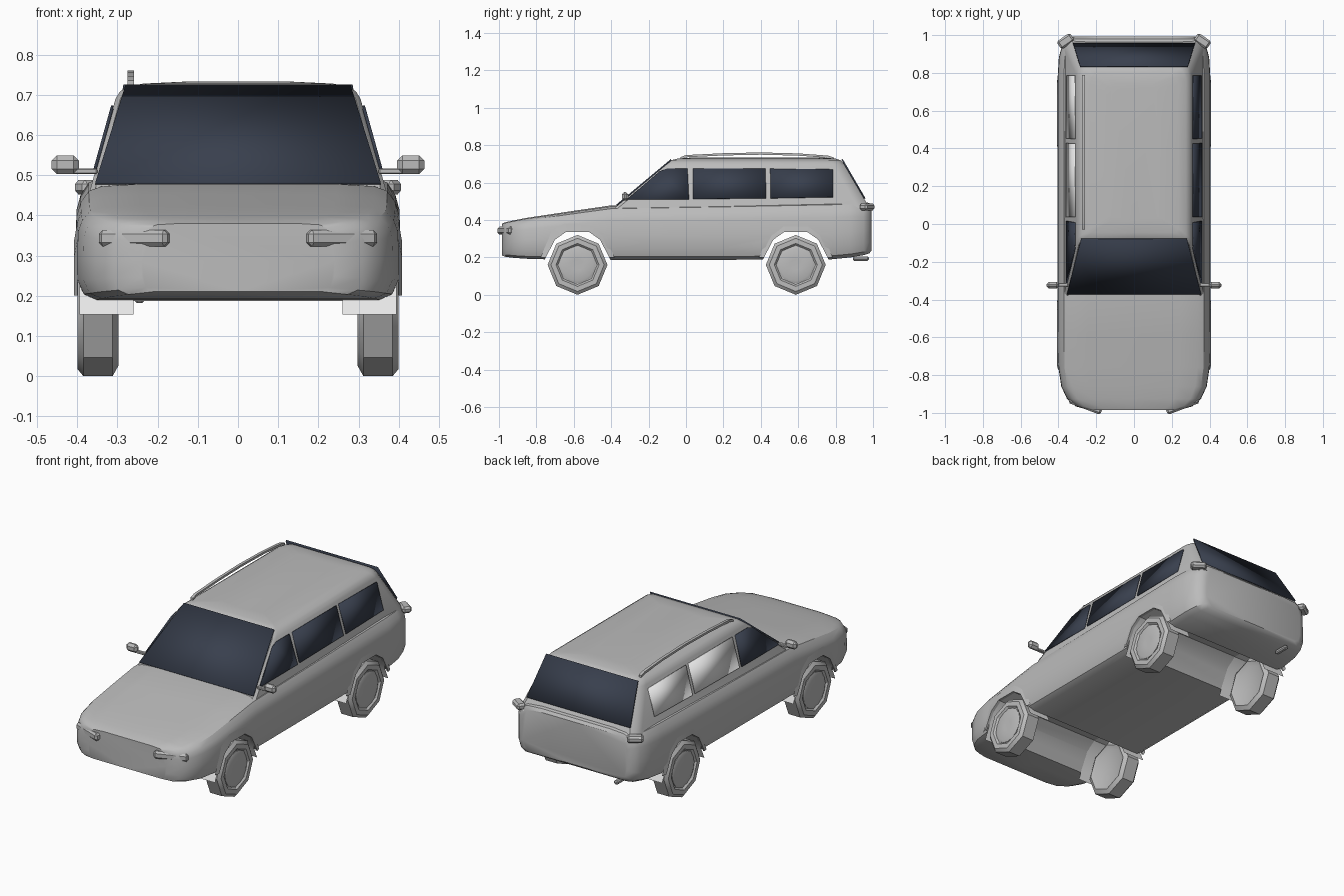
import bpy, bmesh, math
from mathutils import Vector

cube = bpy.data.objects.get("Cube")
if cube:
    bpy.data.objects.remove(cube, do_unlink=True)


def material(name, rgb):
    m = bpy.data.materials.new(name)
    m.use_nodes = True
    m.diffuse_color = (*rgb, 1)
    m.node_tree.nodes["Principled BSDF"].inputs["Base Color"].default_value = (*rgb, 1)
    return m


GREY = material("body grey", (0.5, 0.5, 0.5))
LIGHT = material("light grey", (0.8, 0.8, 0.8))
GLASS = material("dark glass", (0.04, 0.05, 0.075))
parts = []


def build(name, verts, faces, mat=GREY, fix=True):
    me = bpy.data.meshes.new(name)
    me.from_pydata([tuple(v) for v in verts], [], faces)
    if fix:
        bm = bmesh.new()
        bm.from_mesh(me)
        bmesh.ops.recalc_face_normals(bm, faces=bm.faces)
        bm.to_mesh(me)
        bm.free()
    me.materials.append(mat)
    ob = bpy.data.objects.new(name, me)
    bpy.context.collection.objects.link(ob)
    parts.append(ob)
    return ob


def loft(name, rings, mat=GREY):
    """Skin closed rings of equal length and cap both ends."""
    n = len(rings[0])
    verts = [p for r in rings for p in r]
    faces = [(i * n + j, i * n + (j + 1) % n, (i + 1) * n + (j + 1) % n, (i + 1) * n + j)
             for i in range(len(rings) - 1) for j in range(n)]
    last = (len(rings) - 1) * n
    faces += [tuple(range(n)), tuple(range(last, last + n))]
    return build(name, verts, faces, mat)


def mirrored(half):
    """Close a half outline that runs from x = 0 to x = 0."""
    return half + [(-x, y, z) for x, y, z in reversed(half[1:-1])]


def panel(name, corners, mat):
    ob = build(name, corners, [tuple(range(len(corners)))], mat, False)
    mod = ob.modifiers.new("thickness", "SOLIDIFY")
    mod.thickness, mod.offset = 0.008, 0
    return ob


def box(name, centre, size, bevel=0.008, angle=0, mat=GREY):
    bm = bmesh.new()
    bmesh.ops.create_cube(bm, size=1)
    bmesh.ops.scale(bm, vec=size, verts=bm.verts)
    bmesh.ops.bevel(bm, geom=bm.edges[:], offset=bevel, segments=1, affect="EDGES")
    me = bpy.data.meshes.new(name)
    bm.to_mesh(me)
    bm.free()
    me.materials.append(mat)
    ob = bpy.data.objects.new(name, me)
    ob.location, ob.rotation_euler.z = centre, angle
    bpy.context.collection.objects.link(ob)
    parts.append(ob)
    return ob


# Lower body: cross-sections from nose to tail
def body_ring(y, w, zb, zt):
    h = zt - zb
    return mirrored([(0, y, zb), (w * .88, y, zb), (w * .96, y, zb + h * .06), (w, y, zb + h * .22),
                     (w, y, zb + h * .45), (w * .995, y, zt - h * .28), (w * .97, y, zt - h * .16),
                     (w * .92, y, zt - h * .06), (w * .84, y, zt - h * .02), (w * .6, y, zt), (0, y, zt)])


SECTIONS = [(-.985, .24, .21, .38), (-.965, .31, .203, .388), (-.925, .355, .198, .397),
            (-.86, .385, .193, .41), (-.76, .4, .19, .425), (-.58, .403, .187, .452),
            (-.4, .404, .187, .478), (.2, .404, .187, .488), (.78, .404, .19, .5),
            (.88, .398, .2, .5), (.95, .38, .212, .498), (.98, .355, .222, .49), (.992, .325, .235, .475)]
body = loft("lower_body", [body_ring(*s) for s in SECTIONS])

# Wheel arches cut right across the body
ARCH = [(-.19, .155), (-.17, .2), (-.12, .295), (-.06, .337), (.06, .337), (.12, .295), (.17, .2), (.19, .155)]
AXLES = {"front": -.58, "rear": .587}
for axle in AXLES.values():
    cutter = loft("arch_cutter", [[(x, axle + y, z) for y, z in ARCH] for x in (-.6, .6)])
    parts.remove(cutter)
    mod = body.modifiers.new("arch", "BOOLEAN")
    mod.operation, mod.solver, mod.object = "DIFFERENCE", "EXACT", cutter
    bpy.context.view_layer.objects.active = body
    bpy.ops.object.modifier_apply(modifier=mod.name)
    bpy.data.objects.remove(cutter, do_unlink=True)


# Cabin: level rings from belt line to roof
def shield_y(z):
    return -.37 + 1.2 * (z - .475)


def tail_y(z):
    return .96 - .58 * (z - .5)


def side_x(z):
    return .358 - .279 * (z - .5)


def cabin_ring(z, w, yf, yr):
    return mirrored([(0, yf, z), (w - .012, yf, z), (w, yf + .02, z), (w, yr - .06, z),
                     (w - .012, yr - .022, z), (w - .035, yr, z), (0, yr, z)])


rings = [cabin_ring(z, side_x(z), shield_y(z), tail_y(z)) for z in (.45, .5, .69)]
rings += [cabin_ring(.708, .294, shield_y(.708), .838), cabin_ring(.72, .275, shield_y(.72), .825),
          cabin_ring(.728, .235, -.045, .8), cabin_ring(.733, .13, .02, .74)]
loft("cabin", rings)

# Windscreen and rear window
for name, f, low, high, wl, wh, s in (("windscreen", shield_y, .477, .72, .355, .28, -1),
                                      ("rear_window", tail_y, .512, .722, .322, .285, 1)):
    panel(name, [(x, f(z) + s * .003, z + .002) for x, z in
                 ((-wl, low), (wl, low), (wh, high), (-wh, high))], GLASS)

# Side windows
WINDOWS = {"front": [(-.315, .51), (.016, .51), (.008, .673), (-.105, .673), (-.14, .66)],
           "middle": [(.037, .512), (.428, .516), (.425, .673), (.037, .673)],
           "back": [(.453, .516), (.785, .522), (.785, .67), (.45, .673)]}
for side, s in (("left", 1), ("right", -1)):
    for name, outline in WINDOWS.items():
        mat = LIGHT if s < 0 and name != "front" else GLASS
        panel(f"{side}_{name}_window", [(s * (side_x(z) + .002), y, z) for y, z in outline], mat)


# Wheels, hubs, arch liners and arch lips
def lathe(name, centre, s, profile, n):
    return loft(name, [[(s * x, centre + r * math.sin(a), .16 + r * math.cos(a))
                        for a in (math.tau * k / n for k in range(n))] for x, r in profile])


for side, s in (("left", 1), ("right", -1)):
    for end, axle in AXLES.items():
        tag = f"{side}_{end}"
        lathe(tag + "_tyre", axle, s, [(.31, .11), (.298, .135), (.312, .16), (.385, .16),
                                       (.4, .142), (.4, .115), (.39, .105)], 8)
        lathe(tag + "_hub", axle, s, [(.32, .098), (.393, .098), (.398, .085), (.396, .03)], 16)
        n = len(ARCH)
        build(tag + "_arch_liner", [(s * x, axle + y * .985, z - .002) for x in (.26, .394) for y, z in ARCH],
              [(i, i + 1, n + i + 1, n + i) for i in range(n - 1)], LIGHT)
        # Lip bands follow the arch and fade into the body side
        lip = ARCH[1:-1]
        m = len(lip)
        rows = [[(s * .398, axle + y, z) for y, z in lip], [(s * .408, axle + y, z) for y, z in lip],
                [(s * .4, axle + y * 1.16, z + .045 * (z > .25)) for y, z in lip]]
        build(tag + "_arch_lip", [p for r in rows for p in r],
              [(k * m + i, k * m + i + 1, k * m + m + i + 1, k * m + m + i)
               for k in range(2) for i in range(m - 1)])

    # Lamps and mirrors
    box(side + "_headlight", (s * .258, -.962, .343), (.182, .035, .042), .01, s * .36)
    box(side + "_tail_light", (s * .362, .968, .47), (.085, .05, .036), .01, -s * .6)
    box(side + "_mirror", (s * .43, -.325, .526), (.068, .035, .046), .013)
    box(side + "_mirror_arm", (s * .38, -.322, .51), (.06, .02, .014), .003)

# Single roof rail, gently arched
rail = [(-.03, .73), (.0, .741), (.2, .751), (.4, .755), (.6, .75), (.76, .738), (.79, .728)]
loft("roof_rail", [[(-.267 + dx, y, z + dz) for dx, dz in ((-.008, -.006), (.008, -.006), (.008, .006), (-.008, .006))]
                   for y, z in rail])

# Exhaust pipe
box("exhaust_pipe", (-.245, .935, .193), (.025, .085, .022), .006)

# Smooth shading with crisp edges
bpy.ops.object.select_all(action="DESELECT")
for ob in parts:
    ob.select_set(True)
bpy.context.view_layer.objects.active = body
bpy.ops.object.shade_smooth_by_angle(angle=math.radians(32))
